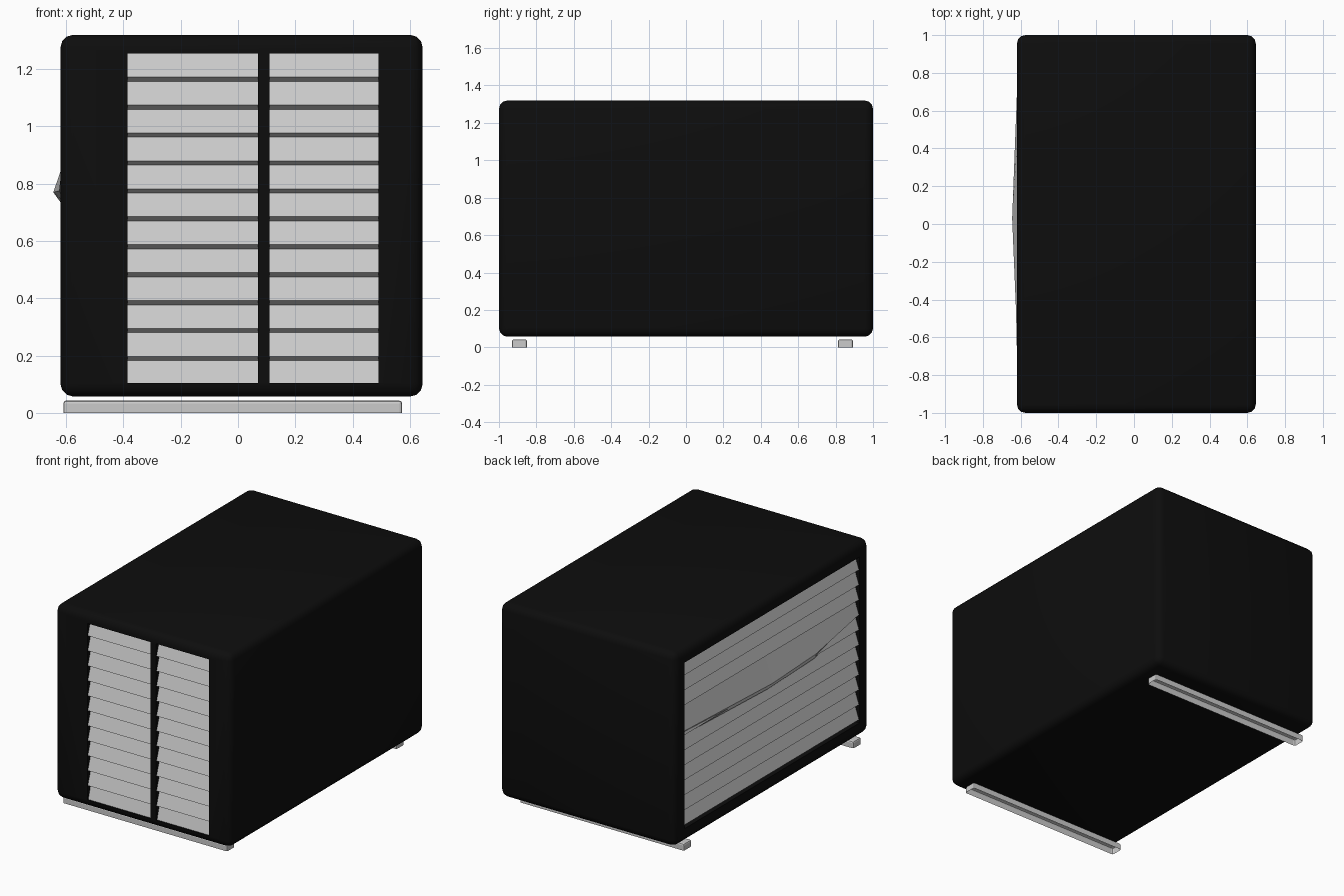
import bpy, bmesh
from mathutils import Vector

if "Cube" in bpy.data.objects:
    bpy.data.objects.remove(bpy.data.objects["Cube"])

black = bpy.data.materials.new("black_casing")
black.diffuse_color = (0.004, 0.004, 0.004, 1)
black.use_nodes = True
black.node_tree.nodes["Principled BSDF"].inputs["Base Color"].default_value = black.diffuse_color


def box(name, lo, hi, bevel=0, segments=2, open_bottom=False):
    bm = bmesh.new()
    bmesh.ops.create_cube(bm, size=1)
    lo, hi = Vector(lo), Vector(hi)
    for v in bm.verts:
        v.co = Vector((lo[i] + (v.co[i] + 0.5) * (hi[i] - lo[i]) for i in range(3)))
    edges = bm.edges[:]
    if open_bottom:
        edges = [e for e in edges if max(v.co.z for v in e.verts) > lo.z + 1e-4]
    if bevel:
        bmesh.ops.bevel(bm, geom=edges, offset=bevel, segments=segments,
                        profile=0.5, affect='EDGES')
    if open_bottom:
        bm.normal_update()
        bmesh.ops.delete(bm, geom=[f for f in bm.faces if f.normal.z < -0.9],
                         context='FACES')
    me = bpy.data.meshes.new(name)
    bm.to_mesh(me)
    bm.free()
    ob = bpy.data.objects.new(name, me)
    bpy.context.collection.objects.link(ob)
    return ob


def sheet(name, strips):
    """Each strip is a list of rows (top to bottom) of points."""
    verts, faces = [], []
    for rows in strips:
        base, n = len(verts), len(rows[0])
        for row in rows:
            verts += row
        for r in range(len(rows) - 1):
            for i in range(n - 1):
                a = base + r * n + i
                faces.append((a, a + n, a + n + 1, a + 1))
    me = bpy.data.meshes.new(name)
    me.from_pydata(verts, [], faces)
    ob = bpy.data.objects.new(name, me)
    bpy.context.collection.objects.link(ob)
    return ob


# Casing with recessed openings
body = box("casing", (-0.62, -1, 0.057), (0.645, 1, 1.32), 0.045, 3)
body.data.materials.append(black)
bays = [(-0.385, 0.07), (0.11, 0.49)]
cutters = [box("front_cutter", (x0, -1.1, 0.105), (x1, -0.96, 1.255)) for x0, x1 in bays]
cutters.append(box("side_cutter", (-0.8, -0.9, 0.15), (-0.58, 0.9, 1.23)))
for c in cutters:
    c.hide_render = True
    c.hide_viewport = True
    m = body.modifiers.new("opening", 'BOOLEAN')
    m.object = c
    m.operation = 'DIFFERENCE'
    m.solver = 'EXACT'

# Front louvres
P, LIP = 0.0975, 0.015
for side, (x0, x1) in zip(("left", "right"), bays):
    rows = []
    for k in range(11):
        top = 1.255 - k * P
        rows += [(-0.968, top), (-0.995, top - P + LIP)]
    rows += [(-0.968, 1.255 - 11 * P), (-0.99, 0.105)]
    sheet("front_louvres_" + side, [[[(x0, y, z), (x1, y, z)] for y, z in rows]])

# Side louvres, leaving out the bent one
strips = []
for k in range(11):
    if k == 7:
        continue
    z = 0.155 + k * P
    prof = [(-0.588, z + P), (-0.615, z + LIP), (-0.588, z)]
    strips.append([[(x, 0.9, h), (x, -0.9, h)] for x, h in prof])
sheet("side_louvres", strips)

# Bent louvre bulging out of the side
ys = (0.9, 0.03, -0.45, -0.9)
sheet("bent_louvre", [[
    [(-0.588, y, 0.935) for y in ys],
    [(x, y, z) for y, x, z in zip(ys, (-0.612, -0.645, -0.625, -0.615),
                                  (0.78, 0.77, 0.775, 0.8525))],
    [(x, y, z) for y, x, z in zip(ys, (-0.59, -0.612, -0.605, -0.588),
                                  (0.74, 0.725, 0.735, 0.8375))],
]])

# Foot rails, hollow underneath
for name, y0, y1 in (("front_foot", -0.93, -0.85), ("back_foot", 0.813, 0.893)):
    box(name, (-0.61, y0, 0), (0.573, y1, 0.043), 0.01, 2, True)

# Smooth the rounded casing corners
bpy.ops.object.select_all(action='DESELECT')
body.select_set(True)
bpy.context.view_layer.objects.active = body
for m in list(body.modifiers):
    bpy.ops.object.modifier_apply(modifier=m.name)
bpy.ops.object.shade_smooth_by_angle(angle=0.7)
for c in cutters:
    bpy.data.objects.remove(c)
